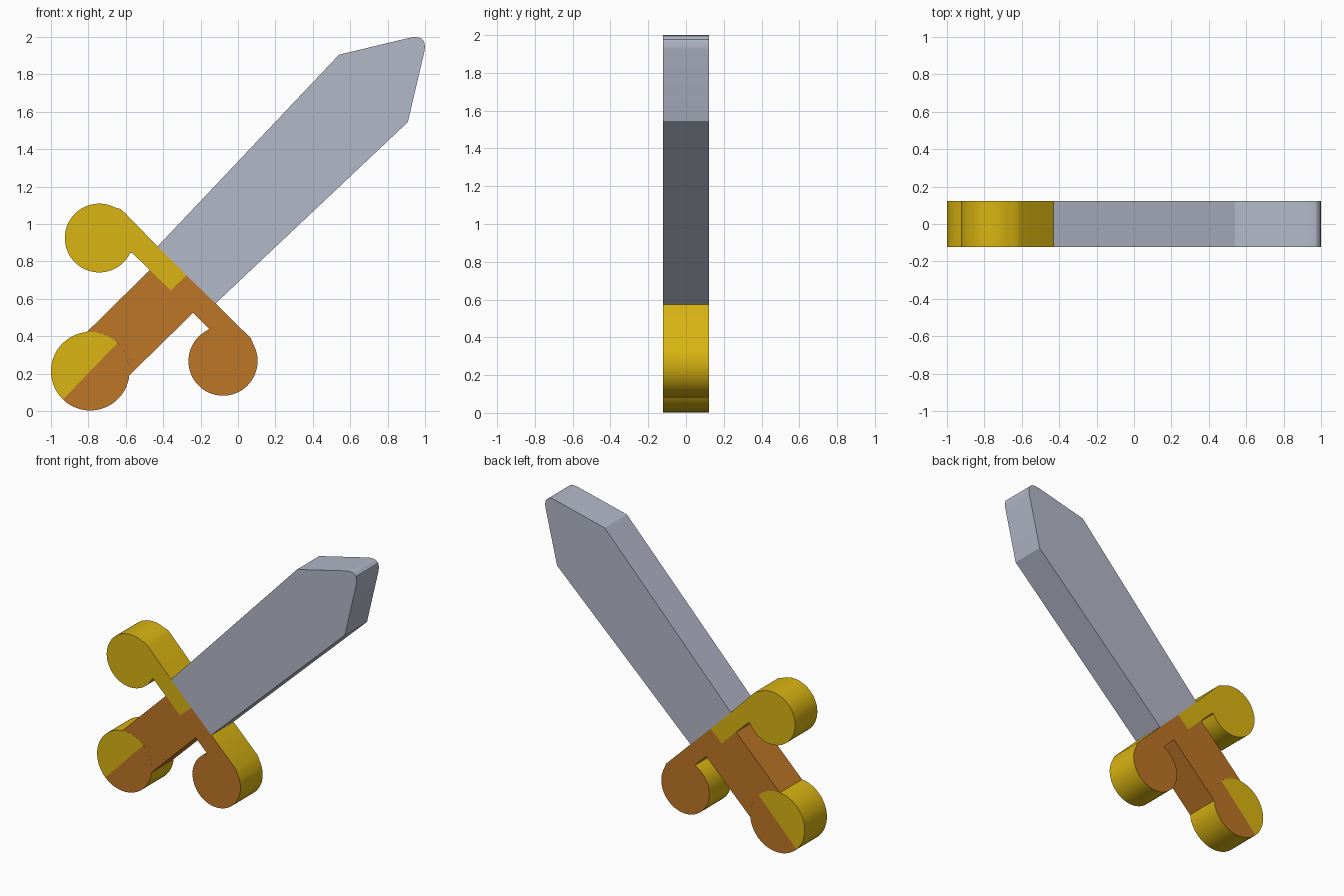
import bpy, bmesh
from math import cos, sin, radians

if "Cube" in bpy.data.objects:
    bpy.data.objects.remove(bpy.data.objects["Cube"])

HALF = 0.122  # half thickness along y


def colour(name, rgb):
    m = bpy.data.materials.new(name)
    m.diffuse_color = (*rgb, 1)
    m.use_nodes = True
    m.node_tree.nodes["Principled BSDF"].inputs["Base Color"].default_value = m.diffuse_color
    return m


STEEL = colour("steel", (0.45, 0.48, 0.58))
GOLD = colour("gold", (0.70, 0.46, 0.006))
LEATHER = colour("leather", (0.51, 0.18, 0.02))


def arc(cx, cz, r, a0, a1, n=28):
    """Points on an arc in the xz plane, angles in degrees."""
    angles = [radians(a0 + (a1 - a0) * i / n) for i in range(n + 1)]
    return [(cx + r * cos(a), cz + r * sin(a)) for a in angles]


def slab(name, outline, side, face=None):
    """Extrude an xz outline through y, with one material on rim and one on caps."""
    bm = bmesh.new()
    front = bm.faces.new([bm.verts.new((x, -HALF, z)) for x, z in outline])
    front.material_index = 1
    ext = bmesh.ops.extrude_face_region(bm, geom=[front], use_keep_orig=True)
    bmesh.ops.translate(bm, vec=(0, 2 * HALF, 0),
                        verts=[g for g in ext["geom"] if isinstance(g, bmesh.types.BMVert)])
    bmesh.ops.recalc_face_normals(bm, faces=bm.faces)
    for f in bm.faces:
        f.material_index = 1 if abs(f.normal.y) > 0.9 else 0
    mesh = bpy.data.meshes.new(name)
    bm.to_mesh(mesh)
    bm.free()
    mesh.materials.append(side)
    mesh.materials.append(face or side)
    obj = bpy.data.objects.new(name, mesh)
    bpy.context.collection.objects.link(obj)
    bpy.ops.object.select_all(action='DESELECT')
    obj.select_set(True)
    bpy.context.view_layer.objects.active = obj
    bpy.ops.object.shade_smooth_by_angle(angle=radians(30))
    return obj


# Blade with a slightly rounded tip
slab("blade", [(-0.43, 0.88), (0.54, 1.905), (0.91, 1.994), (0.945, 2.0), (0.975, 1.995),
               (0.994, 1.978), (1.0, 1.95), (0.996, 1.92), (0.908, 1.545),
               (-0.12, 0.575), (-0.275, 0.725)], STEEL)

# Guard: two bars, each ending in a round knob
slab("guard_left", [(-0.43, 0.88), (-0.275, 0.725), (-0.36, 0.645), (-0.565, 0.845)]
     + arc(-0.742, 0.925, 0.184, -26, -298, 44) + [(-0.628, 1.08), (-0.605, 1.06)], GOLD)
slab("guard_right", [(-0.36, 0.645), (-0.275, 0.725), (-0.12, 0.575), (0.068, 0.39)]
     + arc(-0.08, 0.267, 0.185, 28, -245, 44) + [(-0.155, 0.44), (-0.24, 0.525)],
     GOLD, LEATHER)

# Grip, ending in a hollow that fits the pommel
POMMEL = (-0.79, 0.213, 0.21)
slab("grip", [(-0.47, 0.755), (-0.36, 0.645), (-0.24, 0.525)]
     + arc(*POMMEL, -6, 95), LEATHER)

# Round pommel, two-tone on its flat faces
slab("pommel_upper", arc(*POMMEL, 46, 226), GOLD)
slab("pommel_lower", arc(*POMMEL, 226, 406), GOLD, LEATHER)
